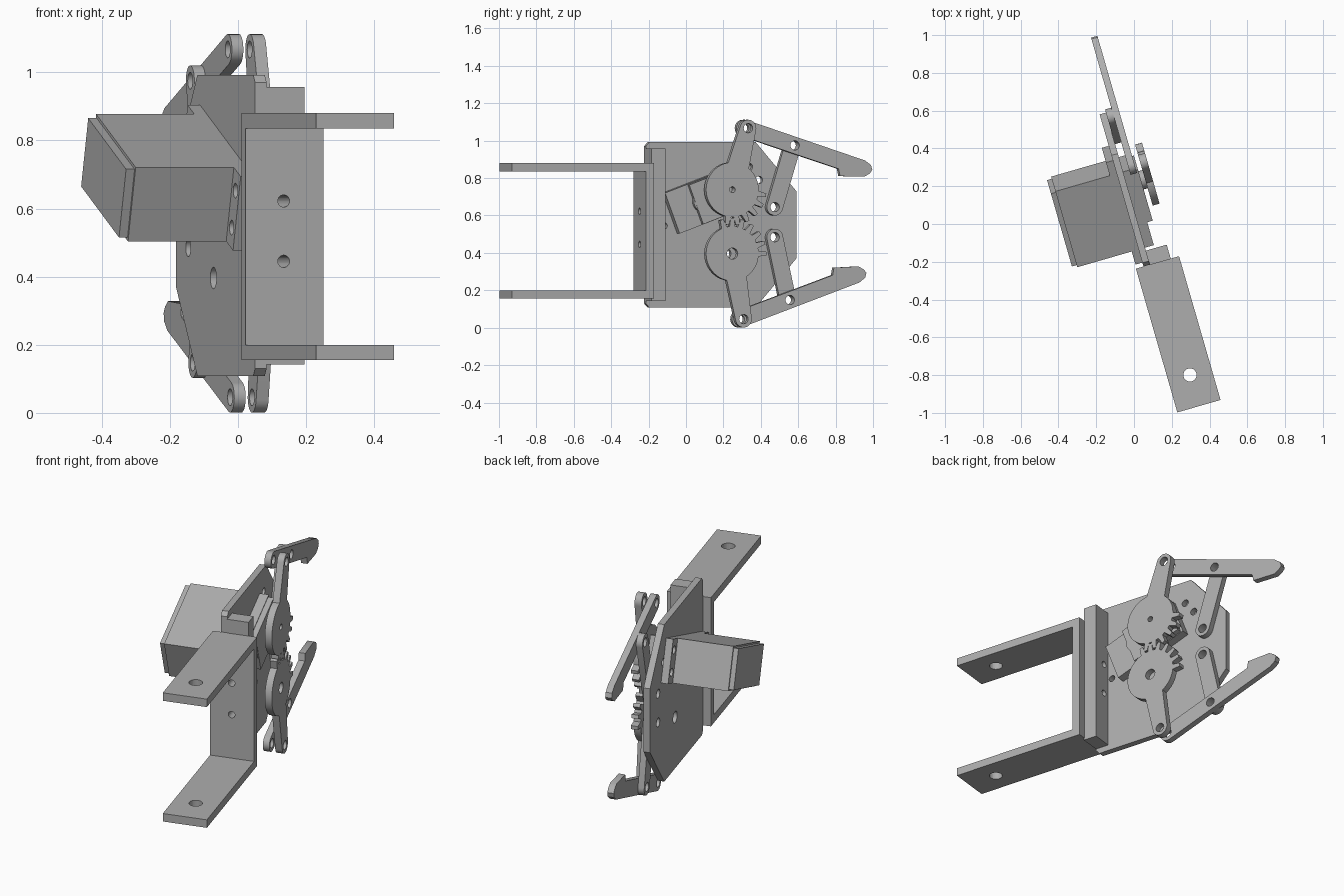
import bpy, bmesh
from math import sin, cos, atan2, hypot, radians, degrees, pi
from mathutils import Matrix, Vector

cube = bpy.data.objects.get("Cube")
if cube:
    bpy.data.objects.remove(cube, do_unlink=True)

grey = bpy.data.materials.new("plain grey")
grey.use_nodes = True
GREY = (0.42, 0.42, 0.42, 1)
grey.diffuse_color = GREY
grey.node_tree.nodes["Principled BSDF"].inputs["Base Color"].default_value = GREY

# Working frame: u runs along the gripper, n across it, z up
TURN = radians(16.1)
U = Vector((-sin(TURN), cos(TURN), 0))
N = Vector((cos(TURN), sin(TURN), 0))
FRAME = Matrix((U, (0, 0, 1), N)).transposed().to_4x4()


def arc(cx, cy, r, start=0, end=360, steps=24):
    """Points on an arc; a full circle leaves out the repeated end."""
    count = steps if end - start >= 360 else steps + 1
    angles = [radians(start + (end - start) * i / steps) for i in range(count)]
    return [(cx + r * cos(a), cy + r * sin(a)) for a in angles]


def box(u0, u1, z0, z1):
    return [(u0, z0), (u1, z0), (u1, z1), (u0, z1)]


def panel(name, outline, n0, n1, holes=()):
    """Flat part cut from an outline in the u-z plane, with round holes (u, z, r)."""
    curve = bpy.data.curves.new(name, "CURVE")
    curve.dimensions = "2D"
    curve.fill_mode = "BOTH"
    curve.extrude = (n1 - n0) / 2
    for loop in [outline] + [arc(*h) for h in holes]:
        spline = curve.splines.new("POLY")
        spline.points.add(len(loop) - 1)
        for point, (x, y) in zip(spline.points, loop):
            point.co = (x, y, 0, 1)
        spline.use_cyclic_u = True
    temp = bpy.data.objects.new(name + "_outline", curve)
    mesh = bpy.data.meshes.new_from_object(temp)
    bpy.data.objects.remove(temp)
    bm = bmesh.new()
    bm.from_mesh(mesh)
    bmesh.ops.remove_doubles(bm, verts=bm.verts, dist=0.0001)
    bmesh.ops.recalc_face_normals(bm, faces=bm.faces)
    bm.to_mesh(mesh)
    bm.free()
    mesh.transform(FRAME @ Matrix.Translation((0, 0, (n0 + n1) / 2)))
    mesh.materials.clear()
    mesh.materials.append(grey)
    ob = bpy.data.objects.new(name, mesh)
    bpy.context.collection.objects.link(ob)
    bpy.ops.object.select_all(action="DESELECT")
    ob.select_set(True)
    bpy.context.view_layer.objects.active = ob
    bpy.ops.object.shade_smooth_by_angle(angle=radians(35))
    return ob


def drill(targets, u, n, z, r, axis):
    """Hidden cutter that bores a round hole through the targets."""
    bpy.ops.mesh.primitive_cylinder_add(vertices=24, radius=r, depth=1.4 if axis.z else 0.4)
    cutter = bpy.context.object
    cutter.name = "hole_cutter"
    cutter.rotation_euler = axis.to_track_quat("Z", "Y").to_euler()
    cutter.location = U * u + N * n + Vector((0, 0, z))
    cutter.hide_render = True
    cutter.hide_set(True)
    for ob in targets:
        mod = ob.modifiers.new("hole", "BOOLEAN")
        mod.object = cutter
        mod.solver = "EXACT"


def place(points, origin, angle, flip=1):
    """Turn points by an angle, mirrored across their length if flip is -1."""
    c, s = cos(angle), sin(angle)
    return [(origin[0] + a * c - b * flip * s, origin[1] + a * s + b * flip * c)
            for a, b in points]


# Mounting fork and the bar behind it
fork = panel("mounting_fork", [(-1.022, .155), (-.23, .155), (-.23, .88), (-1.022, .88),
             (-1.022, .835), (-.276, .835), (-.276, .2), (-1.022, .2)], -.056, .182)
bar = panel("mounting_bar", box(-.232, -.153, .142, .957), .02, .136)
drill([fork], -.85, .063, .52, .035, Vector((0, 0, 1)))
for z in (.445, .622):
    drill([fork, bar], -.2, .06, z, .018, U)

# Pivots, given for the upper and lower side
GEARS = [(.212, .738), (.212, .396)]
ELBOWS = [(.3, 1.067), (.275, .046)]
KNUCKLES = [(.58, .975), (.553, .148)]
ANCHORS = [(.479, .645), (.479, .484)]

# Base plate
panel("base_plate", [(-.23, .13), (-.21, .108), (.382, .108), (.608, .37), (.608, .73),
      (.382, .992), (-.21, .992), (-.23, .97)], -.014, .021,
      [(*a, .025) for a in ANCHORS]
      + [(*GEARS[1], .032), (.345, .86, .02), (.4, .79, .02), (-.128, .545, .018)])

# Servo, tilted and passing through the plate
SERVO, TILT = (.113, .69), radians(20.5)


def servo_part(name, half_a, half_b, n0, n1, shift=0, holes=()):
    loop = [(a + shift, b) for a, b in box(-half_a, half_a, -half_b, half_b)]
    bores = [(*place([h[:2]], SERVO, TILT)[0], h[2]) for h in holes]
    return panel(name, place(loop, SERVO, TILT), n0, n1, bores)


servo_part("servo_body", .223, .116, -.352, .07)
servo_part("servo_end_cap", .214, .107, -.378, -.35)
servo_part("servo_step", .15, .112, .068, .1, .06)
servo_part("servo_flange", .3, .116, -.052, -.014,
           holes=[(a, b, .022) for a in (-.262, .262) for b in (-.058, .058)])
panel("servo_collar", arc(*place([(-.04, 0)], SERVO, TILT)[0], .06), .068, .098)
panel("servo_shaft", arc(*GEARS[0], .05), .098, .124, [(*GEARS[0], .016)])

# Gear arms, fingers and links
R, ROOT, TIP = .045, .146, .19
FINGER = arc(0, 0, R, 90, 270, 12) + [(.565, -.043), (.585, -.078), (.715, -.038),
         (.738, -.012), (.745, .01), (.73, .032), (.69, .045)]
for i, side in enumerate(("upper", "lower")):
    gear, elbow, knuckle, anchor = GEARS[i], ELBOWS[i], KNUCKLES[i], ANCHORS[i]
    flip = 1 - 2 * i

    # Toothed sector facing the other gear, with its arm in one outline
    lean = degrees(atan2(elbow[1] - gear[1], elbow[0] - gear[0]))
    first, last = ((-99, -9) if i == 0 else (0, 108))
    teeth = range(first, last + 1, 18)
    outline = []
    for a in sorted(range(-180, 180, 3), key=lambda d: (d - lean) % 360):
        if 22 < (a - lean) % 360 < 338:
            r = TIP if any(abs(a - t) <= 3 for t in teeth) else ROOT
            outline.append((gear[0] + r * cos(radians(a)), gear[1] + r * sin(radians(a))))
    outline += arc(*elbow, R, lean - 90, lean + 90, 12)
    panel(side + "_gear_arm", outline, .122, .16,
          [(*gear, .016 + .014 * i), (*elbow, .025)])

    # Finger with a hooked tip
    dx, dz = knuckle[0] - elbow[0], knuckle[1] - elbow[1]
    panel(side + "_finger", place(FINGER, elbow, atan2(dz, dx), flip), .055, .09,
          [(*elbow, .025), (*knuckle, .025)])

    # Link from the plate to the finger
    dx, dz = knuckle[0] - anchor[0], knuckle[1] - anchor[1]
    pill = arc(0, 0, R, 90, 270, 12) + arc(hypot(dx, dz), 0, R, -90, 90, 12)
    panel(side + "_link", place(pill, anchor, atan2(dz, dx)), .021, .055,
          [(*anchor, .025), (*knuckle, .025)])
